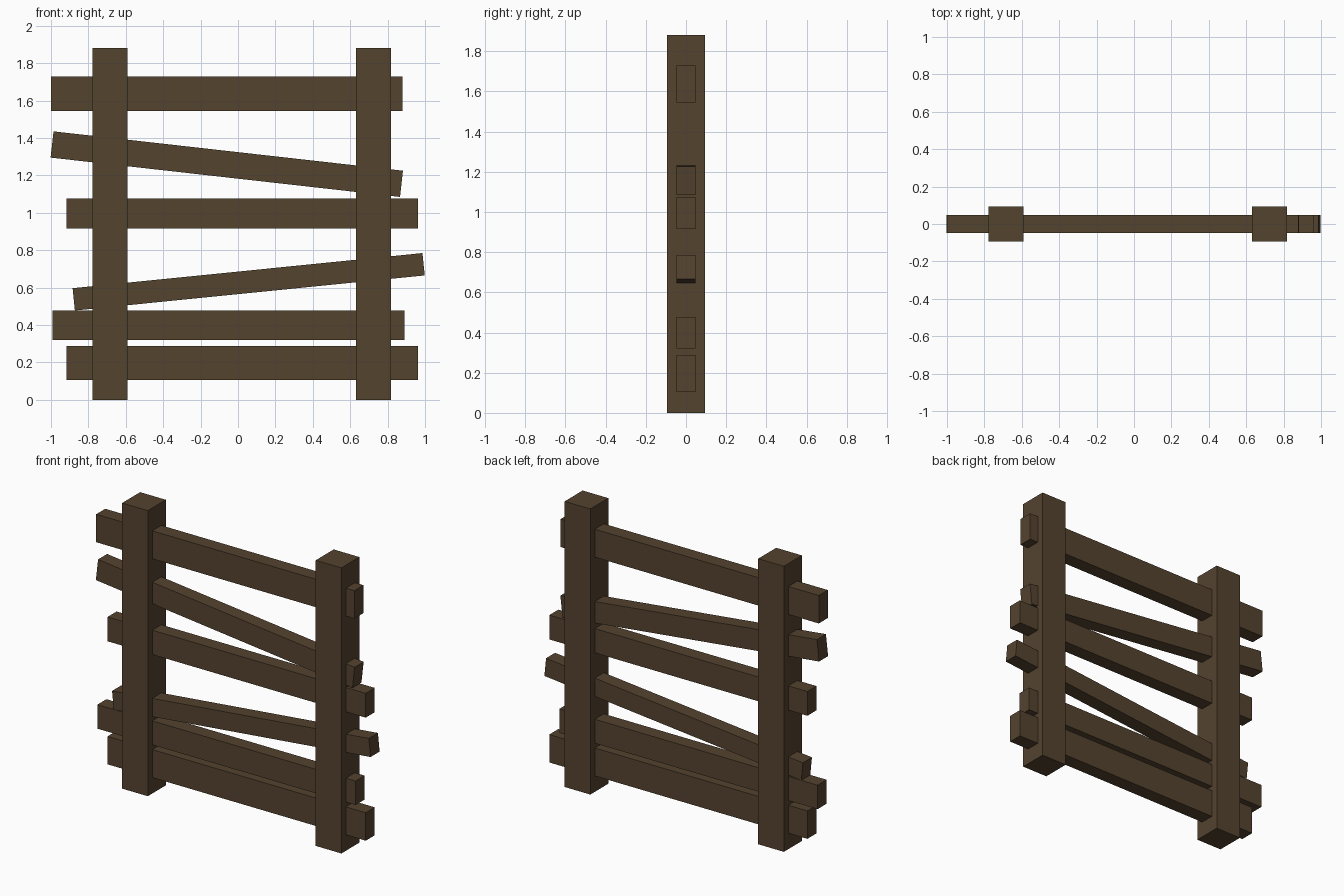
import bpy, math
from mathutils import Matrix

if "Cube" in bpy.data.objects:
    bpy.data.objects.remove(bpy.data.objects["Cube"])

wood = bpy.data.materials.new("dark brown wood")
wood.diffuse_color = (0.089, 0.056, 0.028, 1)
wood.use_nodes = True
wood.node_tree.nodes["Principled BSDF"].inputs["Base Color"].default_value = wood.diffuse_color


def beam(name, cx, cz, sx, sy, sz, tilt=0.0):
    """Box centred at (cx, 0, cz), tilted in the front plane by degrees."""
    bpy.ops.mesh.primitive_cube_add(size=1)
    ob = bpy.context.object
    ob.name = name
    ob.data.transform(Matrix.Translation((cx, 0, cz))
                      @ Matrix.Rotation(-math.radians(tilt), 4, 'Y')
                      @ Matrix.Diagonal((sx, sy, sz, 1)))
    ob.data.materials.append(wood)
    return ob


# Upright posts
beam("left_post", -0.685, 0.94, 0.187, 0.187, 1.88)
beam("right_post", 0.725, 0.94, 0.187, 0.187, 1.88)

# Rails: centre x, centre z, height, tilt
rails = [
    (0.023, 0.197, 0.184, 0),
    (-0.051, 0.399, 0.158, 0),
    (0.057, 0.631, 0.120, 5.73),
    (0.023, 0.995, 0.160, 0),
    (-0.060, 1.260, 0.141, -6.42),
    (-0.060, 1.637, 0.184, 0),
]
for i, (cx, cz, h, tilt) in enumerate(rails, 1):
    beam(f"rail_{i}", cx, cz, 1.88, 0.094, h, tilt)
